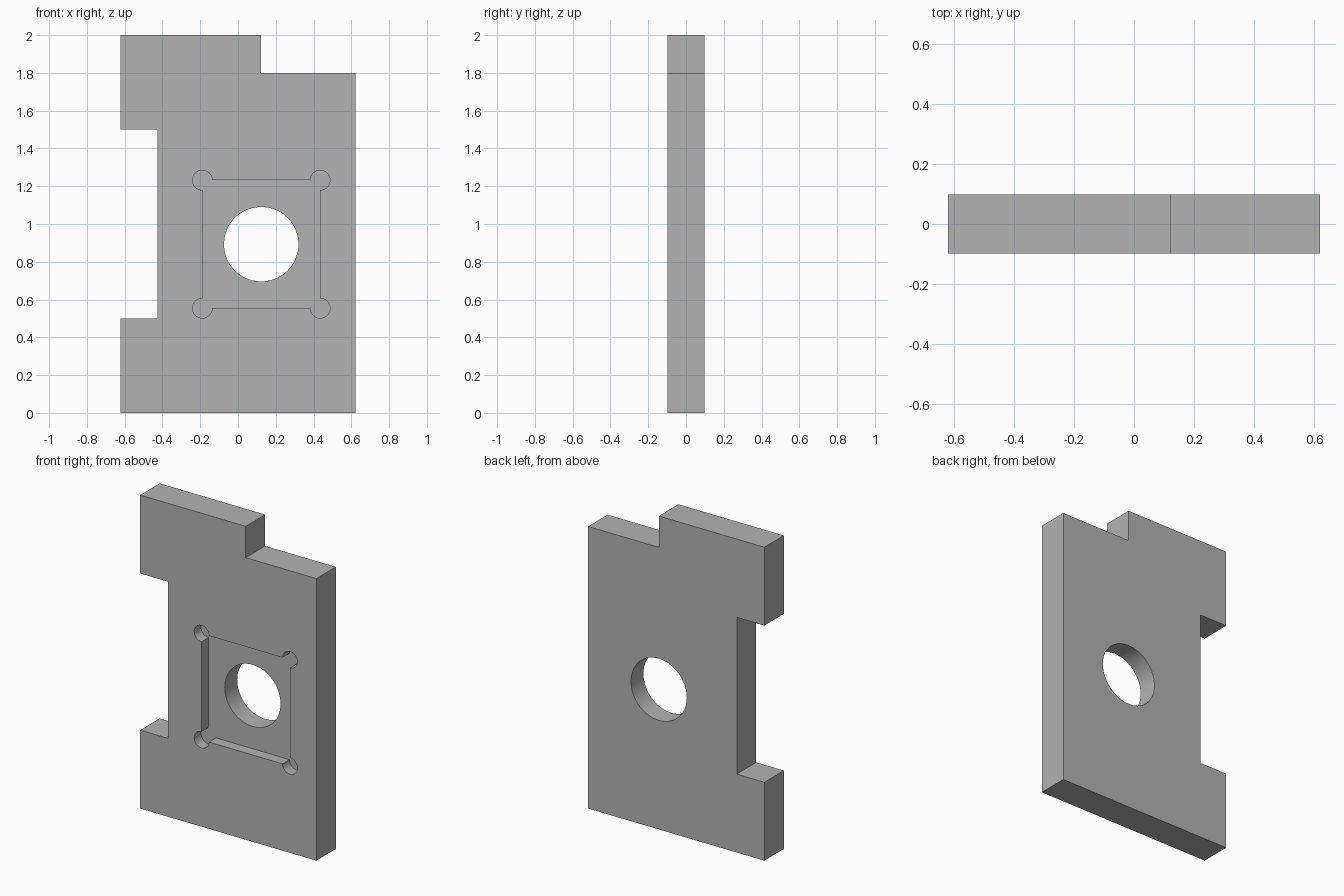
import bpy, bmesh
from math import cos, sin, pi

if "Cube" in bpy.data.objects:
    bpy.data.objects.remove(bpy.data.objects["Cube"], do_unlink=True)

HALF = 0.098          # half the plate thickness
POCKET_DEPTH = 0.07
CX, CZ = 0.123, 0.893  # centre of bore and pocket

grey = bpy.data.materials.new("plain grey")
grey.use_nodes = True
grey.diffuse_color = (0.45, 0.45, 0.45, 1)
grey.node_tree.nodes["Principled BSDF"].inputs["Base Color"].default_value = (0.45, 0.45, 0.45, 1)


def arc(x, z, r, start, sweep, steps):
    return [(x + r * cos(start + sweep * i / steps),
             z + r * sin(start + sweep * i / steps)) for i in range(steps + 1)]


def prism(name, outline, y0, y1):
    """Extrude an x-z outline from y0 to y1."""
    bm = bmesh.new()
    face = bm.faces.new([bm.verts.new((x, y0, z)) for x, z in outline])
    out = bmesh.ops.extrude_face_region(bm, geom=[face])
    moved = [v for v in out["geom"] if isinstance(v, bmesh.types.BMVert)]
    bmesh.ops.translate(bm, verts=moved, vec=(0, y1 - y0, 0))
    bmesh.ops.recalc_face_normals(bm, faces=bm.faces)
    mesh = bpy.data.meshes.new(name)
    bm.to_mesh(mesh)
    bm.free()
    mesh.materials.append(grey)
    obj = bpy.data.objects.new(name, mesh)
    bpy.context.collection.objects.link(obj)
    return obj


def cut(target, cutter):
    cutter.hide_render = True
    mod = target.modifiers.new("cut", "BOOLEAN")
    mod.operation, mod.solver, mod.object = "DIFFERENCE", "EXACT", cutter
    bpy.context.view_layer.objects.active = target
    bpy.ops.object.modifier_apply(modifier=mod.name)
    bpy.data.objects.remove(cutter, do_unlink=True)


# Plate with side notch and top step
plate = prism("plate", [
    (-0.622, 0), (0.622, 0), (0.622, 1.8), (CX, 1.8), (CX, 2), (-0.622, 2),
    (-0.622, 1.5), (-0.427, 1.5), (-0.427, 0.5), (-0.622, 0.5)], -HALF, HALF)

# Shallow front pocket with round corner reliefs
pocket = []
for k, (sx, sz) in enumerate([(1, 1), (-1, 1), (-1, -1), (1, -1)]):
    pocket += arc(CX + sx * 0.312, CZ + sz * 0.339, 0.052, (k - 1) * pi / 2, 1.5 * pi, 36)
cut(plate, prism("pocket_cutter", pocket, -HALF - 0.1, -HALF + POCKET_DEPTH))

# Round through bore
bore = arc(CX, CZ, 0.197, 0, 2 * pi, 72)[:-1]
cut(plate, prism("bore_cutter", bore, -0.3, 0.3))

# Smooth the round walls, keep edges sharp
bpy.ops.object.select_all(action="DESELECT")
plate.select_set(True)
bpy.context.view_layer.objects.active = plate
bpy.ops.object.shade_smooth_by_angle(angle=pi / 6)
